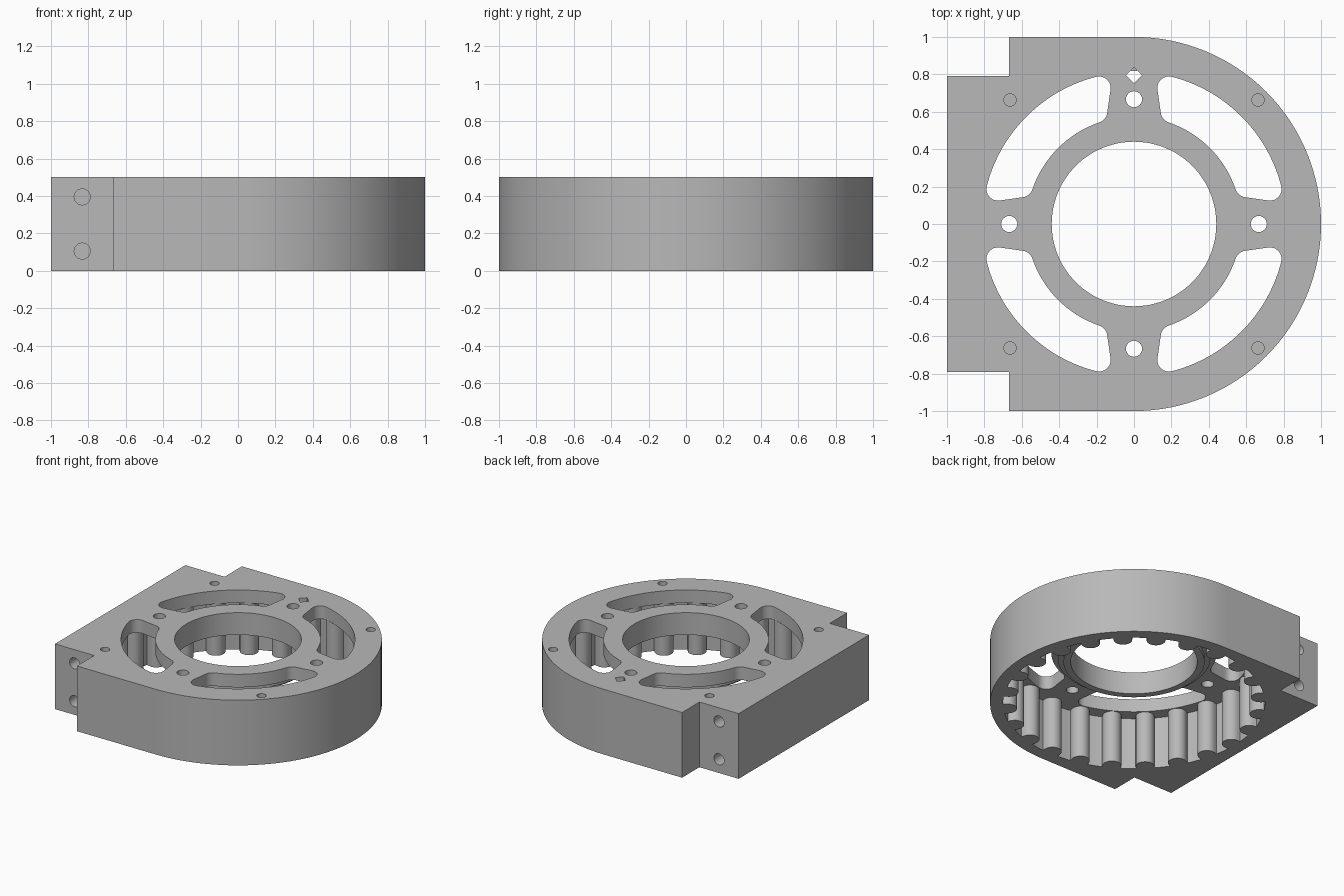
import bpy, bmesh
from math import pi, cos, sin, atan2, radians
from mathutils import Vector, Matrix

if "Cube" in bpy.data.objects:
    bpy.data.objects.remove(bpy.data.objects["Cube"], do_unlink=True)

HEIGHT = 0.5
CEILING = 0.4        # underside of the top plate
WALL = 0.91          # pocket radius
RIBS = 24

metal = bpy.data.materials.new("plain grey")
metal.use_nodes = True
grey = (0.48, 0.48, 0.48, 1)
metal.diffuse_color = grey
metal.node_tree.nodes["Principled BSDF"].inputs["Base Color"].default_value = grey


def arc(r, a0, a1, n, c=(0, 0)):
    """Points on an arc, angles in radians."""
    return [Vector((c[0] + r * cos(a0 + (a1 - a0) * i / n),
                    c[1] + r * sin(a0 + (a1 - a0) * i / n))) for i in range(n + 1)]


def circle(r, n, c=(0, 0)):
    return arc(r, 0, 2 * pi, n, c)[:-1]


def add_prism(bm, outline, z0, z1, matrix=Matrix()):
    """Extrude a closed outline from z0 to z1."""
    face = bm.faces.new([bm.verts.new((p[0], p[1], z0)) for p in outline])
    top = bmesh.ops.extrude_face_region(bm, geom=[face])["geom"]
    moved = [v for v in top if isinstance(v, bmesh.types.BMVert)]
    bmesh.ops.translate(bm, verts=moved, vec=(0, 0, z1 - z0))
    bmesh.ops.transform(bm, matrix=matrix, verts=list(face.verts) + moved)


def make(name, prisms):
    bm = bmesh.new()
    for prism in prisms:
        add_prism(bm, *prism)
    bmesh.ops.recalc_face_normals(bm, faces=bm.faces)
    mesh = bpy.data.meshes.new(name)
    bm.to_mesh(mesh)
    bm.free()
    mesh.materials.append(metal)
    obj = bpy.data.objects.new(name, mesh)
    bpy.context.collection.objects.link(obj)
    return obj


def combine(target, operation, name, prisms):
    """Apply a boolean with a temporary helper."""
    helper = make(name, prisms)
    helper.hide_render = True
    mod = target.modifiers.new(name, "BOOLEAN")
    mod.operation, mod.solver, mod.object = operation, "EXACT", helper
    bpy.context.view_layer.objects.active = target
    bpy.ops.object.modifier_apply(modifier=mod.name)
    bpy.data.objects.remove(helper, do_unlink=True)


# Housing: half disc on one side, stepped block on the other
outline = arc(1, -pi / 2, pi / 2, 64)
block = [(-0.667, 1), (-0.667, 0.79), (-1, 0.79)]
outline += block + [(x, -y) for x, y in reversed(block)]
housing = make("housing", [(outline, 0, HEIGHT)])

# Ribbed pocket open at the bottom
half, rib_centre = 0.065, 0.882
ribbed = []
for i in range(RIBS):
    mid = 2 * pi * i / RIBS
    turn = Matrix.Rotation(mid, 2)
    edge = atan2(half, WALL)
    ribbed.append(Vector((WALL * cos(mid - edge), WALL * sin(mid - edge))))
    ribbed += [turn @ p for p in arc(half, 1.5 * pi, 0.5 * pi, 12, (rib_centre, 0))]
    ribbed += arc(WALL, mid + edge, mid + 2 * pi / RIBS - edge, 4)[:-1]
combine(housing, "DIFFERENCE", "pocket", [(ribbed, -0.1, CEILING)])

# Stepped hub below the plate
combine(housing, "UNION", "hub_flange", [(circle(0.53, 96), 0.36, 0.45)])
combine(housing, "UNION", "hub_lip", [(circle(0.49, 96), 0.33, 0.45)])
combine(housing, "DIFFERENCE", "bore", [(circle(0.44, 96), 0.2, 0.6)])

# Four curved slots with rounded corners
fillet = 0.062
outer, inner = Vector((0.187, 0.727)), Vector((0.205, 0.602))
side = outer - inner
side_angle = atan2(side.y, side.x) + pi / 2
a_out, a_in = atan2(outer.y, outer.x), atan2(inner.y, inner.x)
corner = arc(fillet, a_out, side_angle, 8, outer)
corner += arc(fillet, side_angle, a_in + pi, 8, inner)
slot = arc(outer.length + fillet, pi / 2 - a_out, a_out, 28)[:-1] + corner
slot += arc(inner.length - fillet, a_in, pi / 2 - a_in, 28)[1:-1]
slot += [Vector((p.y, p.x)) for p in reversed(corner)][:-1]
combine(housing, "DIFFERENCE", "slots",
        [(slot, 0.3, 0.6, Matrix.Rotation(k * pi / 2, 4, "Z")) for k in range(4)])

# Plate holes, diamond hole and blind corner holes
holes = [(circle(0.043, 24, (0.667 * cos(k * pi / 2), 0.667 * sin(k * pi / 2))), 0.3, 0.6)
         for k in range(4)]
holes.append((circle(0.043, 4, (0, 0.795)), 0.3, 0.6))
holes += [(circle(0.033, 24, (x, y)), 0.25, 0.6) for x in (-0.663, 0.663) for y in (-0.663, 0.663)]
combine(housing, "DIFFERENCE", "plate_holes", holes)

# Blind screw holes in both stepped ends
tilt = Matrix.Rotation(pi / 2, 4, "X")
screws = [(circle(0.043, 24, (-0.833, z)), s * 0.55, s * 0.9, tilt)
          for z in (0.105, 0.395) for s in (-1, 1)]
combine(housing, "DIFFERENCE", "screw_holes", screws)

bpy.ops.object.select_all(action="DESELECT")
housing.select_set(True)
bpy.context.view_layer.objects.active = housing
bpy.ops.object.shade_smooth_by_angle(angle=radians(30))
